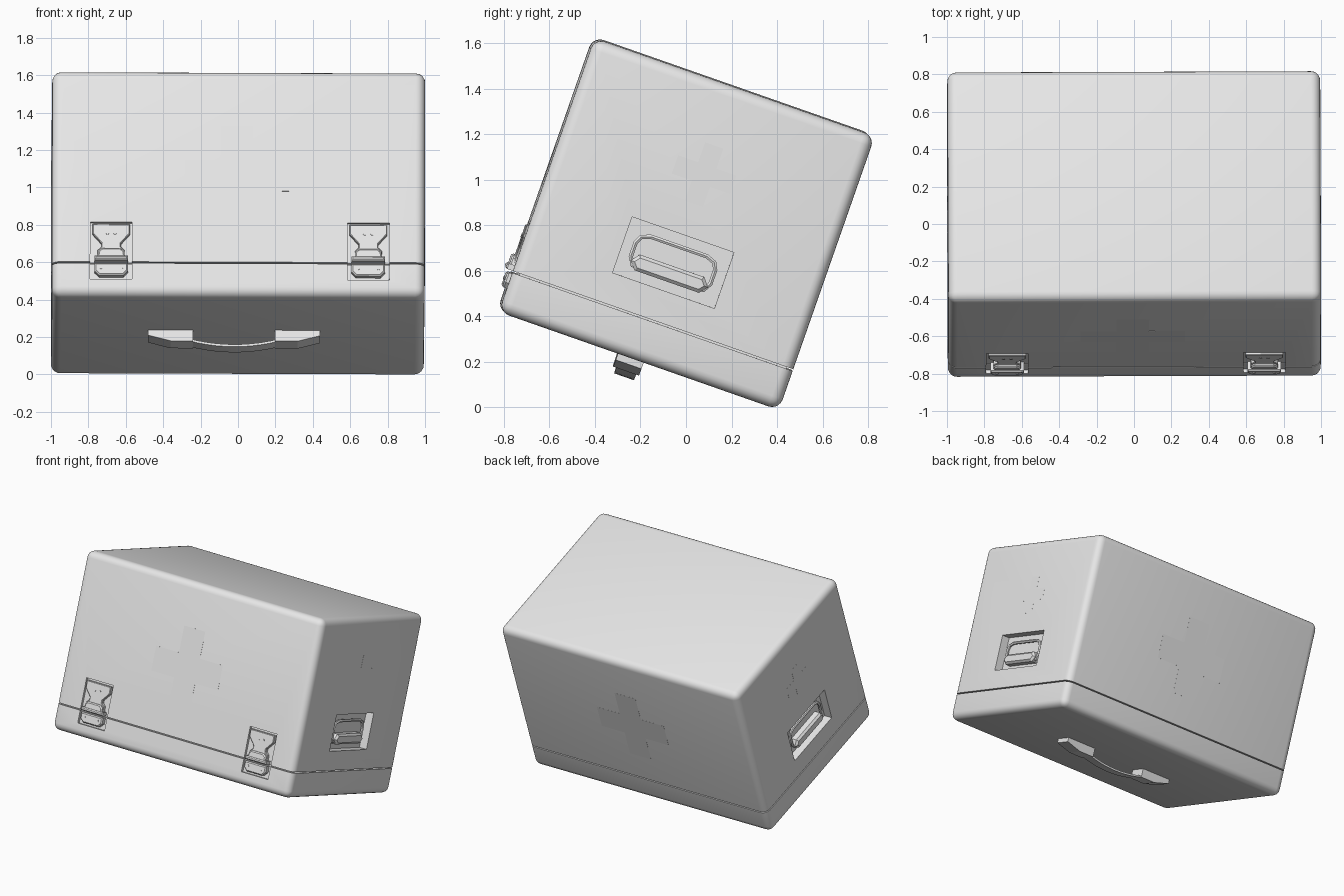
import bpy, bmesh, math
from mathutils import Matrix, Vector

if "Cube" in bpy.data.objects:
    bpy.data.objects.remove(bpy.data.objects["Cube"])

grey = bpy.data.materials.new("light_grey")
grey.diffuse_color = (0.8, 0.8, 0.8, 1)
grey.use_nodes = True
grey.node_tree.nodes["Principled BSDF"].inputs["Base Color"].default_value = grey.diffuse_color

HX, HY, HZ = 0.997, 0.653, 0.638      # half sizes of the case
SEAM, GAP, ROUND = -0.452, 0.004, 0.05
parts = []


def frame(right, up, out, origin):
    """Face frame: right and up lie in the face, out points away from the case."""
    m = Matrix((right, up, out)).transposed().to_4x4()
    m.translation = origin
    return m


X, Y, Z = Vector((1, 0, 0)), Vector((0, 1, 0)), Vector((0, 0, 1))
FRONT = frame(X, Z, -Y, (0, -HY, 0))
BACK = frame(-X, Z, Y, (0, HY, 0))
RIGHT = frame(Y, Z, X, (HX, 0, 0))
LEFT = frame(-Y, Z, -X, (-HX, 0, 0))
MIDDLE = frame(X, Z, -Y, (0, 0, 0))


def finish(name, bm):
    bmesh.ops.recalc_face_normals(bm, faces=bm.faces[:])
    me = bpy.data.meshes.new(name)
    bm.to_mesh(me)
    bm.free()
    ob = bpy.data.objects.new(name, me)
    bpy.context.collection.objects.link(ob)
    me.materials.append(grey)
    parts.append(ob)
    return ob


def prism(name, pts, d0, d1, m, bevel=0.0):
    """Extrude an outline from depth d0 to d1 along the frame's out axis."""
    bm = bmesh.new()
    f = bm.faces.new([bm.verts.new((p, q, d0)) for p, q in pts])
    new = bmesh.ops.extrude_face_region(bm, geom=[f])["geom"]
    bmesh.ops.translate(bm, vec=(0, 0, d1 - d0),
                        verts=[v for v in new if isinstance(v, bmesh.types.BMVert)])
    if bevel:
        top = [e for e in bm.edges if all(abs(v.co.z - d1) < 1e-5 for v in e.verts)]
        bmesh.ops.bevel(bm, geom=top, offset=bevel, segments=1, affect='EDGES')
    bm.transform(m)
    return finish(name, bm)


def rect(x0, x1, y0, y1):
    return [(x0, y0), (x1, y0), (x1, y1), (x0, y1)]


def mirrored(half, cx=0.0):
    """Outline from its right half, listed top to bottom."""
    return [(cx + p, q) for p, q in half] + [(cx - p, q) for p, q in reversed(half)]


def rounded_part(name, cut_z, keep_above):
    """Slice of the rounded case above or below a level."""
    bm = bmesh.new()
    bmesh.ops.create_cube(bm, size=2)
    bmesh.ops.scale(bm, vec=(HX, HY, HZ), verts=bm.verts[:])
    bmesh.ops.bevel(bm, geom=bm.edges[:], offset=ROUND, segments=5,
                    profile=0.5, affect='EDGES')
    bmesh.ops.bisect_plane(bm, geom=bm.verts[:] + bm.edges[:] + bm.faces[:],
                           plane_co=(0, 0, cut_z), plane_no=(0, 0, 1),
                           clear_inner=keep_above, clear_outer=not keep_above)
    bmesh.ops.holes_fill(bm, edges=[e for e in bm.edges if e.is_boundary])
    return finish(name, bm)


# Case: lid, base and the core seen inside the seam
lid = rounded_part("lid", SEAM + GAP, True)
base = rounded_part("base", SEAM - GAP, False)
prism("seam_core", rect(-HX + 0.03, HX - 0.03, SEAM - 0.015, SEAM + 0.015),
      -HY + 0.03, HY - 0.03, MIDDLE)

# Recesses for the latches and side handles
LATCH_X = (-0.68, 0.695)
cutters = [prism("latch_cutter", rect(cx - 0.112, cx + 0.112, -0.547, -0.224),
                 -0.02, 0.1, FRONT) for cx in LATCH_X]
cutters += [prism("handle_cutter", rect(-0.237, 0.237, -0.31, -0.05),
                  -0.06, 0.1, m) for m in (RIGHT, LEFT)]


def carve(ob, tools):
    bpy.context.view_layer.objects.active = ob
    for c in tools:
        mod = ob.modifiers.new("recess", 'BOOLEAN')
        mod.operation, mod.solver, mod.object = 'DIFFERENCE', 'EXACT', c
        bpy.ops.object.modifier_apply(modifier=mod.name)


carve(lid, cutters)
carve(base, cutters[:2])
for c in cutters:
    parts.remove(c)
    bpy.data.objects.remove(c)

# Latches: keeper, hook, pivot roll, lever and rivets
for cx in LATCH_X:
    prism("latch_keeper", mirrored([(0.1, -0.238), (0.1, -0.29), (0.052, -0.345),
          (0.052, -0.365), (0.072, -0.385), (0.072, -0.42)], cx), -0.022, 0.008, FRONT, 0.004)
    prism("latch_hook", mirrored([(0.05, -0.378), (0.07, -0.395), (0.075, -0.44)], cx),
          -0.022, 0.024, FRONT, 0.008)
    prism("latch_roll", rect(cx - 0.09, cx + 0.09, -0.448, -0.422), -0.022, 0.034, FRONT, 0.008)
    prism("latch_lever", mirrored([(0.09, -0.46), (0.09, -0.505), (0.065, -0.53)], cx),
          -0.022, 0.02, FRONT, 0.008)
    for dx, q in ((-0.02, -0.29), (0.02, -0.29), (-0.055, -0.49), (0.055, -0.49)):
        d = 0.008 if q > -0.4 else 0.02
        ring = [(cx + dx + 0.008 * math.cos(i * math.pi / 4),
                 q + 0.008 * math.sin(i * math.pi / 4)) for i in range(8)]
        prism("latch_rivet", ring, d - 0.005, d + 0.003, FRONT)

# Side handles: bail loop and grip bar inside each recess
LOOP = mirrored([(0.13, -0.105), (0.17, -0.12), (0.185, -0.15), (0.185, -0.215), (0.165, -0.25)])
for m in (RIGHT, LEFT):
    cu = bpy.data.curves.new("side_handle_loop", 'CURVE')
    cu.dimensions, cu.bevel_depth, cu.bevel_resolution = '3D', 0.011, 1
    sp = cu.splines.new('POLY')
    sp.points.add(len(LOOP) - 1)
    for pt, (p, q) in zip(sp.points, LOOP):
        pt.co = (*(m @ Vector((p, q, -0.035))), 1)
    sp.use_cyclic_u = True
    tmp = bpy.data.objects.new("loop_path", cu)
    bpy.context.collection.objects.link(tmp)
    bpy.context.view_layer.update()
    bm = bmesh.new()
    bm.from_mesh(tmp.evaluated_get(bpy.context.evaluated_depsgraph_get()).to_mesh())
    bpy.data.objects.remove(tmp)
    finish("side_handle_loop", bm)
    prism("side_handle_grip", mirrored([(0.15, -0.195), (0.18, -0.232), (0.15, -0.268)]),
          -0.058, -0.004, m, 0.014)

# Carry handle below: two tapered mounts and a bowed strap
HC = -0.02
for s in (-1, 1):
    prism("carry_mount", [(HC + s * p, q) for p, q in (
        (0.46, -HZ + 0.005), (0.46, -0.668), (0.34, -0.70), (0.22, -0.70), (0.22, -HZ + 0.005))],
        -0.025, 0.095, MIDDLE)
N = 10
arc = [(HC + 0.24 * (2 * i / N - 1), -0.682 - 0.032 * (1 - (2 * i / N - 1) ** 2))
       for i in range(N + 1)]
prism("carry_strap", arc + [(p, q - 0.013) for p, q in reversed(arc)], -0.012, 0.08, MIDDLE)


# Flush crosses on front, back and both ends
def cross(w, l, cx, cz):
    return [(cx + a, cz + b) for a, b in ((-w, l), (w, l), (w, w), (l, w), (l, -w), (w, -w),
            (w, -l), (-w, -l), (-w, -w), (-l, -w), (-l, w), (-w, w))]


for m in (FRONT, BACK):
    prism("cross_inlay", cross(0.088, 0.28, -0.01, 0.042), -0.004, 0.0005, m)
for m in (RIGHT, LEFT):
    prism("end_cross_inlay", cross(0.042, 0.135, 0, 0.23), -0.004, 0.0005, m)

# Smooth the rounded shells, then tip the whole case back
bpy.ops.object.select_all(action='DESELECT')
for ob in parts:
    if ob.name.startswith(("lid", "base", "side_handle_loop", "carry_strap")):
        ob.select_set(True)
        bpy.context.view_layer.objects.active = ob
bpy.ops.object.shade_smooth_by_angle(angle=math.radians(32))
pose = (Matrix.Translation((0, 0, 0.808)) @ Matrix.Rotation(math.radians(0.2), 4, 'Z')
        @ Matrix.Rotation(math.radians(0.2), 4, 'Y') @ Matrix.Rotation(math.radians(-19.3), 4, 'X'))
for ob in parts:
    ob.matrix_world = pose
